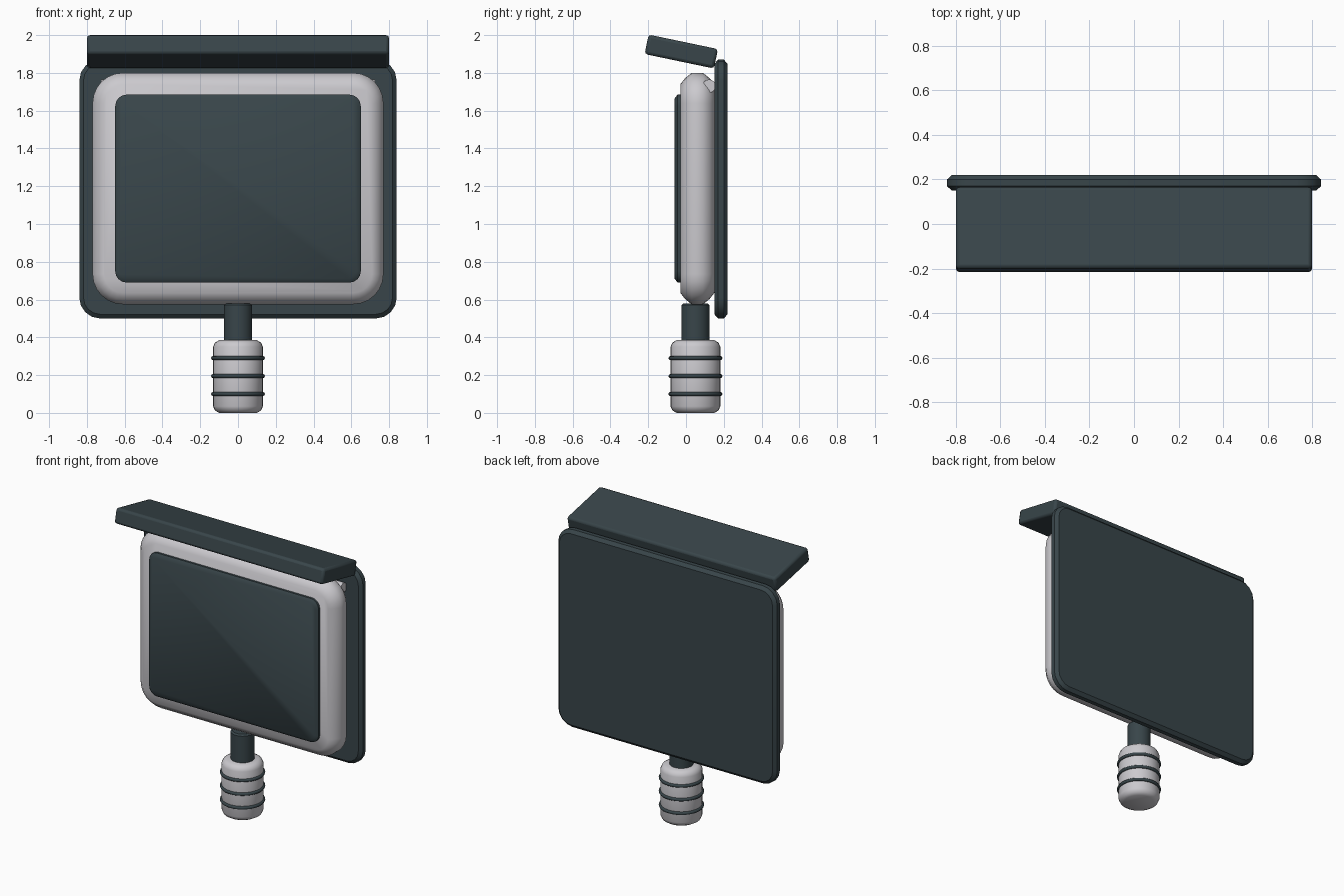
import bpy, bmesh, math

if "Cube" in bpy.data.objects:
    bpy.data.objects.remove(bpy.data.objects["Cube"], do_unlink=True)


def make_material(name, rgb):
    mat = bpy.data.materials.new(name)
    mat.use_nodes = True
    colour = (*rgb, 1)
    mat.diffuse_color = colour
    mat.node_tree.nodes["Principled BSDF"].inputs["Base Color"].default_value = colour
    return mat


dark = make_material("dark slate", (0.04, 0.06, 0.068))
light = make_material("light grey", (0.6, 0.59, 0.62))


def finish(obj, name, mat, angle=35):
    obj.name = obj.data.name = name
    obj.data.materials.append(mat)
    bpy.ops.object.select_all(action='DESELECT')
    obj.select_set(True)
    bpy.context.view_layer.objects.active = obj
    bpy.ops.object.shade_smooth_by_angle(angle=math.radians(angle))
    return obj


def skin(name, loops, mat, angle):
    """Join equal loops of points into a capped solid."""
    bm = bmesh.new()
    rings = [[bm.verts.new(p) for p in loop] for loop in loops]
    n = len(rings[0])
    for a, b in zip(rings, rings[1:]):
        for i in range(n):
            j = (i + 1) % n
            bm.faces.new((a[i], a[j], b[j], b[i]))
    bm.faces.new(rings[0])
    bm.faces.new(rings[-1])
    bmesh.ops.recalc_face_normals(bm, faces=bm.faces)
    mesh = bpy.data.meshes.new(name)
    bm.to_mesh(mesh)
    bm.free()
    obj = bpy.data.objects.new(name, mesh)
    bpy.context.collection.objects.link(obj)
    return finish(obj, name, mat, angle)


def panel(name, half_x, z_low, z_high, radius, layers, mat, steps=4, angle=40):
    """Rounded upright panel; layers are (y, inset) from front to back."""
    mid, half_z = (z_low + z_high) / 2, (z_high - z_low) / 2
    loops = []
    for y, inset in layers:
        r, loop = radius - inset, []
        for k, (sx, sz) in enumerate(((1, 1), (-1, 1), (-1, -1), (1, -1))):
            for s in range(steps + 1):
                t = (k + s / steps) * math.pi / 2
                loop.append((sx * (half_x - radius) + r * math.cos(t), y,
                             mid + sz * (half_z - radius) + r * math.sin(t)))
        loops.append(loop)
    return skin(name, loops, mat, angle)


def lathe(name, y, profile, mat, sides=32):
    """Turned part on a vertical axis; profile is (radius, z)."""
    turn = [2 * math.pi * i / sides for i in range(sides)]
    loops = [[(r * math.cos(t), y + r * math.sin(t), z) for t in turn] for r, z in profile]
    return skin(name, loops, mat, 35)


# Flat panels: back plate, housing and screen
panel("back_plate", 0.84, 0.5, 1.87, 0.11,
      [(0.15, 0.022), (0.17, 0), (0.2, 0), (0.22, 0.022)], dark)
panel("housing", 0.77, 0.575, 1.8, 0.16,
      [(-0.03, 0.06), (-0.004, 0.027), (0.03, 0), (0.09, 0), (0.124, 0.027), (0.15, 0.06)],
      light, steps=6)
panel("screen", 0.65, 0.69, 1.685, 0.06,
      [(-0.06, 0.02), (-0.045, 0), (-0.025, 0)], dark)

# Tilted visor above the panel
bpy.ops.mesh.primitive_cube_add(size=1, location=(0, -0.025, 1.913),
                                rotation=(math.radians(-11.8), 0, 0))
visor = bpy.context.object
visor.scale = (1.6, 0.375, 0.105)
bpy.ops.object.transform_apply(location=False, rotation=False, scale=True)
bevel = visor.modifiers.new("edge", 'BEVEL')
bevel.width, bevel.segments = 0.016, 2
finish(visor, "visor", dark)

# Hinge rod behind the housing's top edge
bpy.ops.mesh.primitive_cylinder_add(vertices=16, radius=0.035, depth=1.45,
                                    location=(0, 0.122, 1.73), rotation=(0, math.pi / 2, 0))
finish(bpy.context.object, "hinge_rod", light)

# Stem and ribbed grip
AXIS = 0.05
lathe("stem", AXIS, [(0.075, 0.37), (0.075, 0.57), (0.065, 0.58)], dark)
lathe("grip", AXIS, [(0.1, 0), (0.122, 0.013), (0.132, 0.035),
                     (0.132, 0.35), (0.122, 0.372), (0.1, 0.385)], light)
for i in range(3):
    bpy.ops.mesh.primitive_torus_add(major_segments=32, minor_segments=8,
                                     major_radius=0.132, minor_radius=0.011,
                                     location=(0, AXIS, 0.1 + 0.095 * i))
    finish(bpy.context.object, f"grip_ring_{i + 1}", dark, 60)
